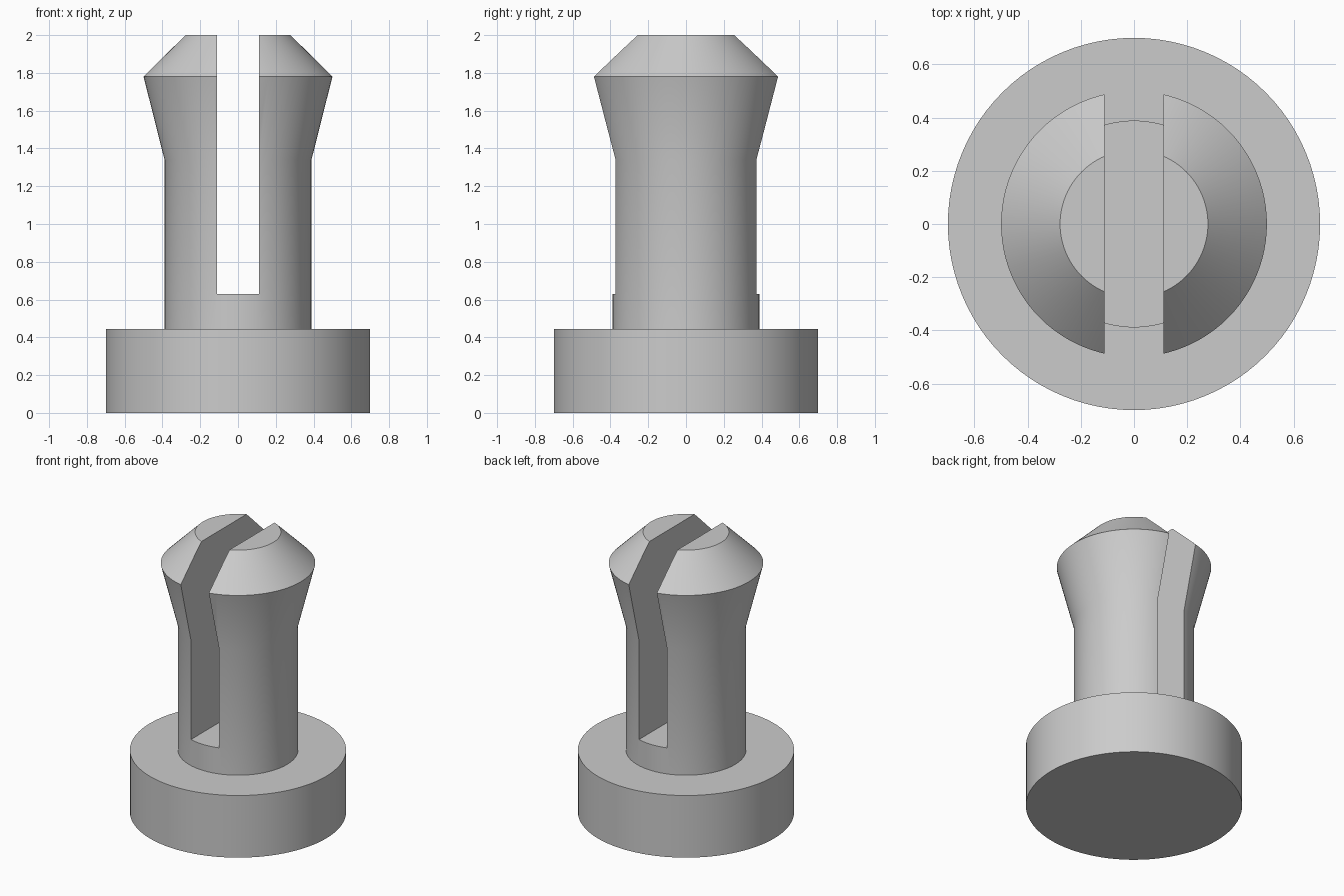
import bpy
import bmesh
import math
from mathutils import Matrix

default = bpy.data.objects.get("Cube")
if default:
    bpy.data.objects.remove(default, do_unlink=True)

SEGMENTS = 96
SLOT_WIDTH = 0.222
SLOT_FLOOR = 0.63

grey = bpy.data.materials.new("plain grey")
grey.use_nodes = True
colour = (0.6, 0.6, 0.6, 1)
grey.diffuse_color = colour
grey.node_tree.nodes["Principled BSDF"].inputs["Base Color"].default_value = colour


def add_object(name, bm):
    bmesh.ops.recalc_face_normals(bm, faces=bm.faces)
    mesh = bpy.data.meshes.new(name)
    bm.to_mesh(mesh)
    bm.free()
    mesh.materials.append(grey)
    obj = bpy.data.objects.new(name, mesh)
    bpy.context.collection.objects.link(obj)
    return obj


def lathe(name, profile):
    """Revolve (radius, height) points around z, capping both ends."""
    bm = bmesh.new()
    rings = []
    for radius, height in profile:
        ring = bmesh.ops.create_circle(bm, segments=SEGMENTS, radius=radius,
                                       matrix=Matrix.Translation((0, 0, height)))
        rings.append(ring["verts"])
    for low, high in zip(rings, rings[1:]):
        for i in range(SEGMENTS):
            j = (i + 1) % SEGMENTS
            bm.faces.new((low[i], low[j], high[j], high[i]))
    bm.faces.new(rings[0])
    bm.faces.new(rings[-1])
    return add_object(name, bm)


# Round base, shaft, flared head and chamfered tip in one turned body
pin = lathe("slotted_pin", [
    (0.70, 0.0), (0.70, 0.444),      # base disc
    (0.389, 0.444), (0.389, 1.34),   # shaft
    (0.50, 1.78), (0.278, 2.0),      # flare and tip
])

# Slot running front to back through the head and shaft
bm = bmesh.new()
bmesh.ops.create_cube(bm, size=1, matrix=Matrix.Translation((0, 0, SLOT_FLOOR + 1))
                      @ Matrix.Diagonal((SLOT_WIDTH, 2, 2, 1)))
cutter = add_object("slot_cutter", bm)
cutter.hide_render = True

slot = pin.modifiers.new("slot", "BOOLEAN")
slot.operation = "DIFFERENCE"
slot.solver = "EXACT"
slot.object = cutter

# Apply the cut, then smooth the round surfaces and keep the edges sharp
bpy.ops.object.select_all(action="DESELECT")
pin.select_set(True)
bpy.context.view_layer.objects.active = pin
bpy.ops.object.modifier_apply(modifier=slot.name)
bpy.data.objects.remove(cutter, do_unlink=True)
bpy.ops.object.shade_smooth_by_angle(angle=math.radians(30))
